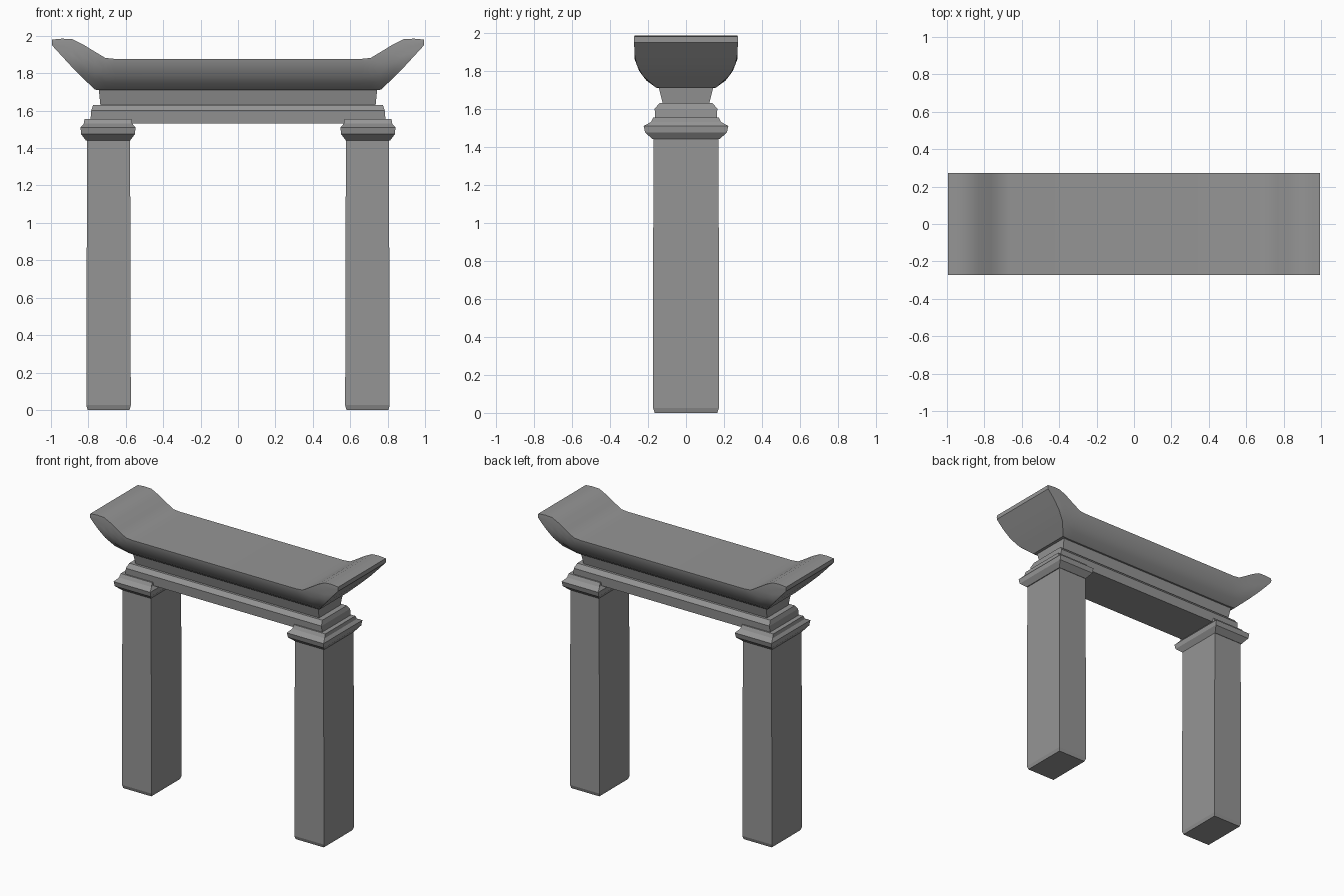
import bpy, bmesh

cube = bpy.data.objects.get("Cube")
if cube:
    bpy.data.objects.remove(cube)

stone = bpy.data.materials.new("grey_stone")
stone.use_nodes = True
colour = (0.3, 0.3, 0.3, 1)
stone.diffuse_color = colour
stone.node_tree.nodes["Principled BSDF"].inputs["Base Color"].default_value = colour


def loft(name, rings):
    """Join closed rings of equal length into a solid with capped ends."""
    bm = bmesh.new()
    loops = [[bm.verts.new(p) for p in ring] for ring in rings]
    for a, b in zip(loops, loops[1:]):
        for i in range(len(a)):
            j = (i + 1) % len(a)
            bm.faces.new((a[i], a[j], b[j], b[i]))
    bm.faces.new(loops[0])
    bm.faces.new(loops[-1])
    bmesh.ops.recalc_face_normals(bm, faces=bm.faces)
    mesh = bpy.data.meshes.new(name)
    bm.to_mesh(mesh)
    bm.free()
    mesh.materials.append(stone)
    obj = bpy.data.objects.new(name, mesh)
    bpy.context.collection.objects.link(obj)
    return obj


def stack(name, centre, levels):
    """Rectangular block from (half width, half depth, height) levels."""
    return loft(name, [[(centre - w, -d, z), (centre + w, -d, z),
                        (centre + w, d, z), (centre - w, d, z)]
                       for w, d, z in levels])


# Pillars with flared capitals
for side, sign in (("left", 1), ("right", -1)):
    stack(side + "_pillar", sign * 0.692, [
        (0.112, 0.165, 0), (0.119, 0.173, 0.025), (0.115, 0.172, 1.47)])
    stack(side + "_capital", sign * 0.695, [
        (0.118, 0.175, 1.44), (0.144, 0.215, 1.475), (0.147, 0.223, 1.51),
        (0.13, 0.185, 1.53), (0.126, 0.172, 1.555)])

# Lintel and the recessed beam above it
stack("lintel", 0, [(0.79, 0.16, 1.53), (0.785, 0.165, 1.6), (0.775, 0.14, 1.63)])
stack("neck_beam", 0, [(0.735, 0.12, 1.62), (0.745, 0.145, 1.72)])


# Roof with a curved underside and upturned ends
def half_depth(z):
    profile = [(1.71, 0.155), (1.75, 0.21), (1.8, 0.247), (1.86, 0.27), (2, 0.275)]
    for (z0, d0), (z1, d1) in zip(profile, profile[1:]):
        if z <= z1:
            return d0 + (d1 - d0) * (z - z0) / (z1 - z0)
    return profile[-1][1]


def roof_ring(x, bottom, top):
    rim = top - min(0.02, (top - bottom) * 0.5)
    half = []
    for t in (0, 0.25, 0.5, 0.75, 1):
        z = bottom + (rim - bottom) * t
        half.append((half_depth(z), z))
    half.append((0.272, top))
    return [(x, d, z) for d, z in half] + [(x, -d, z) for d, z in reversed(half)]


ends = [(0.66, 1.71, 1.877), (0.71, 1.71, 1.882), (0.765, 1.712, 1.915),
        (0.83, 1.775, 1.955), (0.885, 1.83, 1.982), (0.94, 1.89, 1.985),
        (0.995, 1.95, 1.98)]
roof = loft("roof", [roof_ring(-x, b, t) for x, b, t in reversed(ends)]
            + [roof_ring(x, b, t) for x, b, t in ends])

# Soft shading across the curved underside, with crisp edges
bpy.ops.object.select_all(action="DESELECT")
roof.select_set(True)
bpy.context.view_layer.objects.active = roof
bpy.ops.object.shade_smooth_by_angle(angle=0.5)
